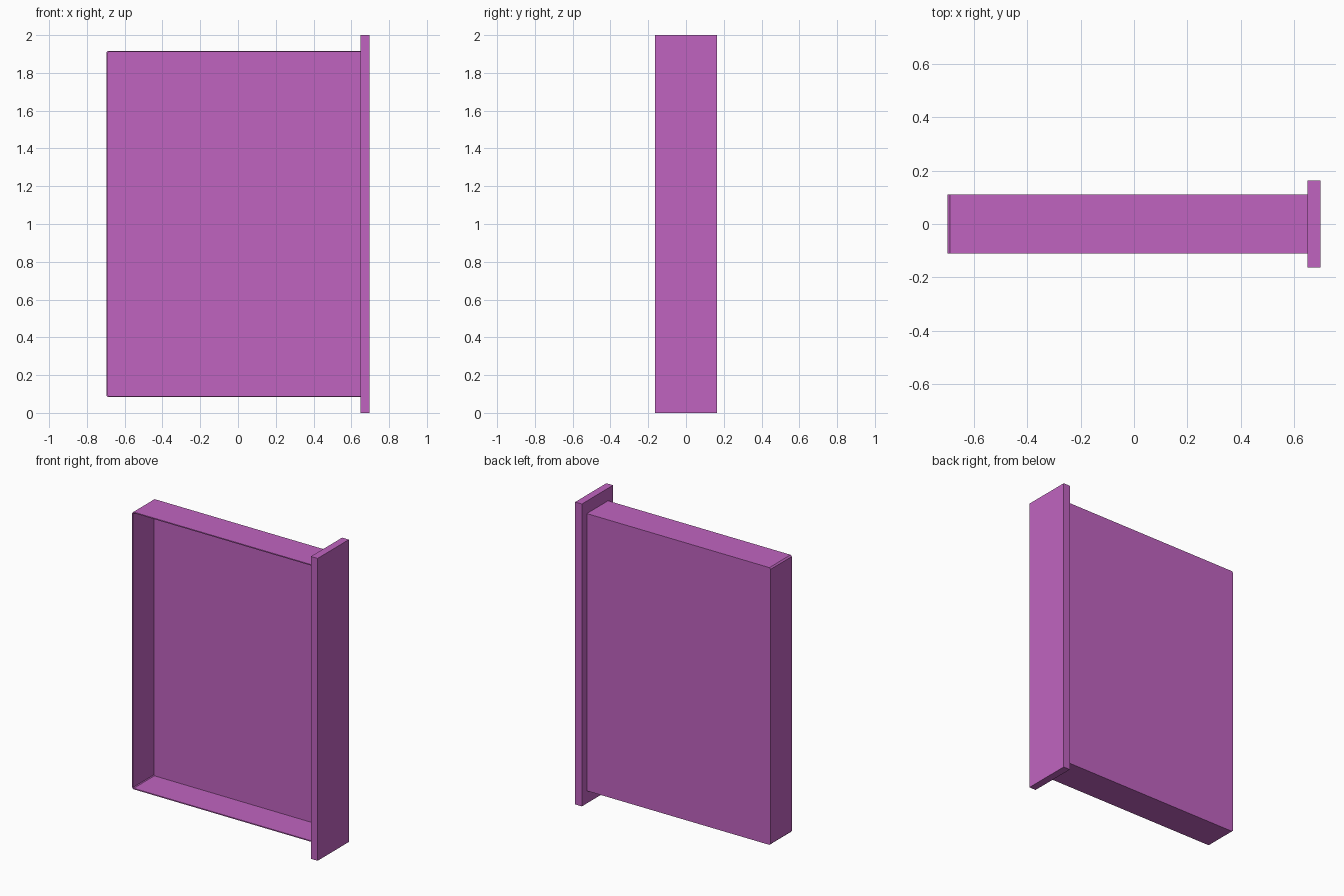
import bpy
import bmesh

cube = bpy.data.objects.get("Cube")
if cube:
    bpy.data.objects.remove(cube, do_unlink=True)

# Single flat colour
mat = bpy.data.materials.new("orchid_purple")
mat.use_nodes = True
colour = (0.53, 0.127, 0.53, 1.0)
mat.diffuse_color = colour
mat.node_tree.nodes["Principled BSDF"].inputs["Base Color"].default_value = colour


def prism(outline, y0, y1, open_x=None):
    """Extrude an x-z outline along y; with open_x, drop the front and the side at that x."""
    bm = bmesh.new()
    face = bm.faces.new([bm.verts.new((x, y0, z)) for x, z in outline])
    new = bmesh.ops.extrude_face_region(bm, geom=[face], use_keep_orig=True)["geom"]
    bmesh.ops.translate(bm, vec=(0, y1 - y0, 0),
                        verts=[v for v in new if isinstance(v, bmesh.types.BMVert)])
    bmesh.ops.recalc_face_normals(bm, faces=bm.faces)
    if open_x is not None:
        gone = [f for f in bm.faces
                if all(abs(v.co.y - y0) < 1e-5 for v in f.verts)
                or all(abs(v.co.x - open_x) < 1e-5 for v in f.verts)]
        bmesh.ops.delete(bm, geom=gone, context='FACES')
    return bm


def add_object(name, bm):
    mesh = bpy.data.meshes.new(name)
    bm.to_mesh(mesh)
    bm.free()
    mesh.materials.append(mat)
    obj = bpy.data.objects.new(name, mesh)
    bpy.context.collection.objects.link(obj)
    return obj


LEFT, JOIN, RIGHT = -0.697, 0.648, 0.697
LOW, HIGH, BEVEL = 0.083, 1.917, 0.009

# Thin-walled tray, open to the front, with clipped corners at its far end
tray_outline = [(JOIN, LOW), (JOIN, HIGH), (LEFT + BEVEL, HIGH), (LEFT, HIGH - BEVEL),
                (LEFT, LOW + BEVEL), (LEFT + BEVEL, LOW)]
tray = add_object("drawer_tray", prism(tray_outline, -0.111, 0.111, open_x=JOIN))
wall = tray.modifiers.new("wall_thickness", 'SOLIDIFY')
wall.thickness = 0.007
wall.offset = -1
wall.use_even_offset = True

# Wider end plate closing the tray
plate_outline = [(JOIN, 0), (RIGHT, 0), (RIGHT, 2), (JOIN, 2)]
add_object("drawer_front_panel", prism(plate_outline, -0.163, 0.163))
